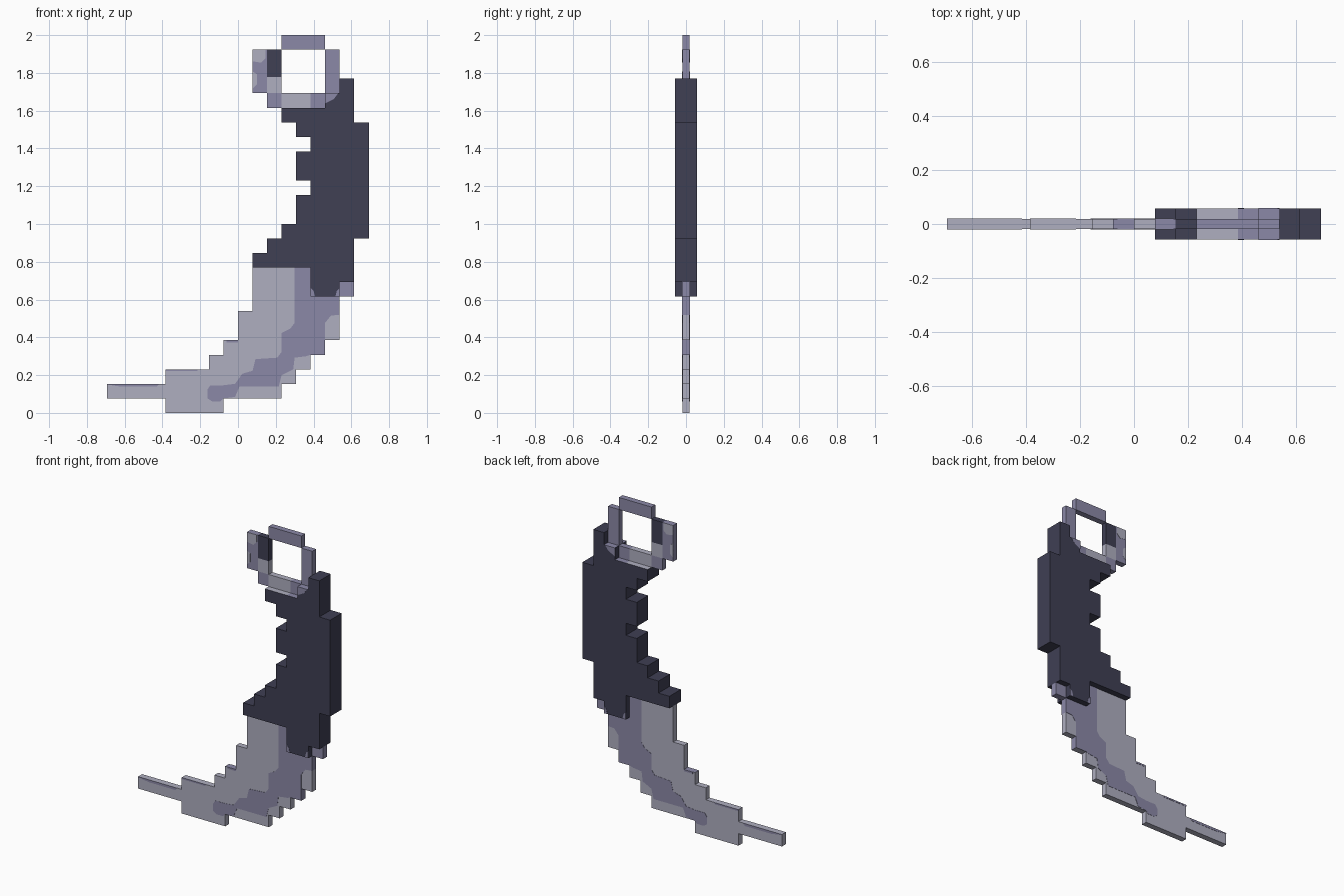
import bpy, bmesh

if "Cube" in bpy.data.objects:
    bpy.data.objects.remove(bpy.data.objects["Cube"])

U = 1 / 13          # size of one pixel step
THIN, THICK = 0.019, 0.058


def material(name, rgb):
    m = bpy.data.materials.new(name)
    m.diffuse_color = (*rgb, 1)
    m.use_nodes = True
    m.node_tree.nodes["Principled BSDF"].inputs["Base Color"].default_value = m.diffuse_color
    return m


LIGHT, LAV, DARK = 0, 1, 2
MATS = [material("pale steel", (0.43, 0.43, 0.53)),
        material("lavender steel", (0.26, 0.25, 0.39)),
        material("dark grip", (0.05, 0.05, 0.088))]


def prism(bm, pts, y0, y1, mat):
    """Extrude an x-z outline given in pixel units from y0 to y1."""
    f = bm.faces.new([bm.verts.new((x * U, y0, z * U)) for x, z in pts])
    new = bmesh.ops.extrude_face_region(bm, geom=[f])["geom"]
    verts = [g for g in new if isinstance(g, bmesh.types.BMVert)]
    bmesh.ops.translate(bm, verts=verts, vec=(0, y1 - y0, 0))
    faces = {g for v in verts for g in v.link_faces} | {f}
    for g in faces:
        g.material_index = mat
    bmesh.ops.recalc_face_normals(bm, faces=list(faces))


def finish(bm, name, rule=None):
    """Make the object; rule(centre in pixels, normal) may recolour a face."""
    bm.normal_update()
    if rule:
        for f in bm.faces:
            m = rule(f.calc_center_median() / U, f.normal)
            if m is not None:
                f.material_index = m
    me = bpy.data.meshes.new(name)
    bm.to_mesh(me)
    bm.free()
    for m in MATS:
        me.materials.append(m)
    ob = bpy.data.objects.new(name, me)
    bpy.context.collection.objects.link(ob)
    return ob


def rect(x0, x1, z0, z1):
    return [(x0, z0), (x1, z0), (x1, z1), (x0, z1)]


def patches(name, outlines, half, mat):
    """Thin painted plates on both flat sides of a part."""
    bm = bmesh.new()
    for pts in outlines:
        for s in (-1, 1):
            prism(bm, pts, s * (half - 0.001), s * (half + 0.0015), mat)
    finish(bm, name)


# curved stepped blade
blade = [(-9, 1), (-5, 1), (-5, 0), (-1, 0), (-1, 1), (3, 1), (3, 2), (4, 2),
         (4, 3), (5, 3), (5, 4), (6, 4), (6, 5), (7, 5), (7, 6.75), (7, 8),
         (8, 8), (8, 9), (5, 9), (5, 10), (1, 10), (1, 7), (0, 7), (0, 5),
         (-1, 5), (-1, 4), (-2, 4), (-2, 3), (-5, 3), (-5, 2), (-9, 2)]
bm = bmesh.new()
prism(bm, blade, -THIN, THIN, LIGHT)


def blade_rule(c, n):
    if abs(n.y) < 0.5 and (c.z > 7 and c.x > 6 or n.x > 0.5 and 4 < c.z < 5
                           or n.z > 0.5 and -1 < c.x < 0):
        return LAV


finish(bm, "blade", blade_rule)

# lavender band along the blade, plus small streaks on its upper steps
band = [(-2.1, 1), (-1.8, 0.8), (-1.2, 0.8), (-1, 1), (-0.2, 1.1), (0.1, 1.8),
        (2.8, 1.8), (3, 2.6), (3.8, 3), (3.9, 3.8), (4.7, 3.9), (5, 4),
        (6, 4), (6, 6.2), (6.4, 6.7), (7, 6.75), (7, 8), (8, 8), (8, 9), (5, 9),
        (5, 10), (3.9, 10), (3.9, 6.2), (3.6, 5.8), (3, 5.5), (3, 4.2),
        (2.7, 3.8), (1.2, 3.7), (1, 2.9), (0.3, 2.7), (-0.2, 2), (-1, 1.9),
        (-1.9, 1.9), (-2.1, 1.6)]
patches("blade_band",
        [band, [(-9, 1.95), (-8, 1.8), (-5.6, 1.8), (-5.4, 2), (-9, 2)],
         rect(-5, -2.8, 2.87, 3), rect(-0.8, 0, 4.85, 5)], THIN, LAV)

# thick grip with finger notches
grip = [(5, 8), (7, 8), (7, 9), (8, 9), (8, 12), (9, 12), (9, 20), (8, 20),
        (8, 23), (7, 23), (7, 22), (6, 22), (6, 21), (5, 21), (3, 21), (3, 20),
        (4, 20), (4, 19), (5, 19), (5, 18), (4, 18), (4, 16), (5, 16), (5, 15),
        (4, 15), (4, 13), (3, 13), (3, 12), (2, 12), (2, 11), (1, 11), (1, 10),
        (5, 10)]
bm = bmesh.new()
prism(bm, grip, -THICK, THICK, DARK)


def grip_rule(c, n):
    if n.z > 0.5 and 20.5 < c.z < 22.5:
        return LIGHT if c.x < 5 else LAV


finish(bm, "grip", grip_rule)
patches("grip_corner_paint",
        [[(5, 8), (5.3, 8), (5.2, 8.4), (5, 8.6)],
         [(6.7, 8), (7, 8), (7, 8.6), (6.8, 8.4)],
         [(6, 21.3), (6.6, 21.6), (6.9, 22), (6, 22)]], THICK, LAV)

# finger ring at the top, in coloured blocks
bm = bmesh.new()
for x0, x1, z0, z1, mat in [
        (3, 6, 25, 26, LAV), (6, 7, 22, 25, LAV),
        (1, 2, 22, 25, LAV), (2, 3, 23.1, 25, DARK), (2, 3, 22, 23.1, LIGHT),
        (2, 3, 21, 22, LAV), (3, 5, 21, 22, LIGHT), (5, 6.5, 21, 22, LAV)]:
    prism(bm, rect(x0, x1, z0, z1), -THIN, THIN, mat)
finish(bm, "finger_ring")
patches("ring_light_paint",
        [[(1, 24.2), (1.6, 24.1), (1.9, 24.4), (1.9, 25), (1, 25)],
         [(1, 22.3), (1.3, 22.6), (1.3, 23.3), (1, 23.5)]], THIN, LIGHT)
